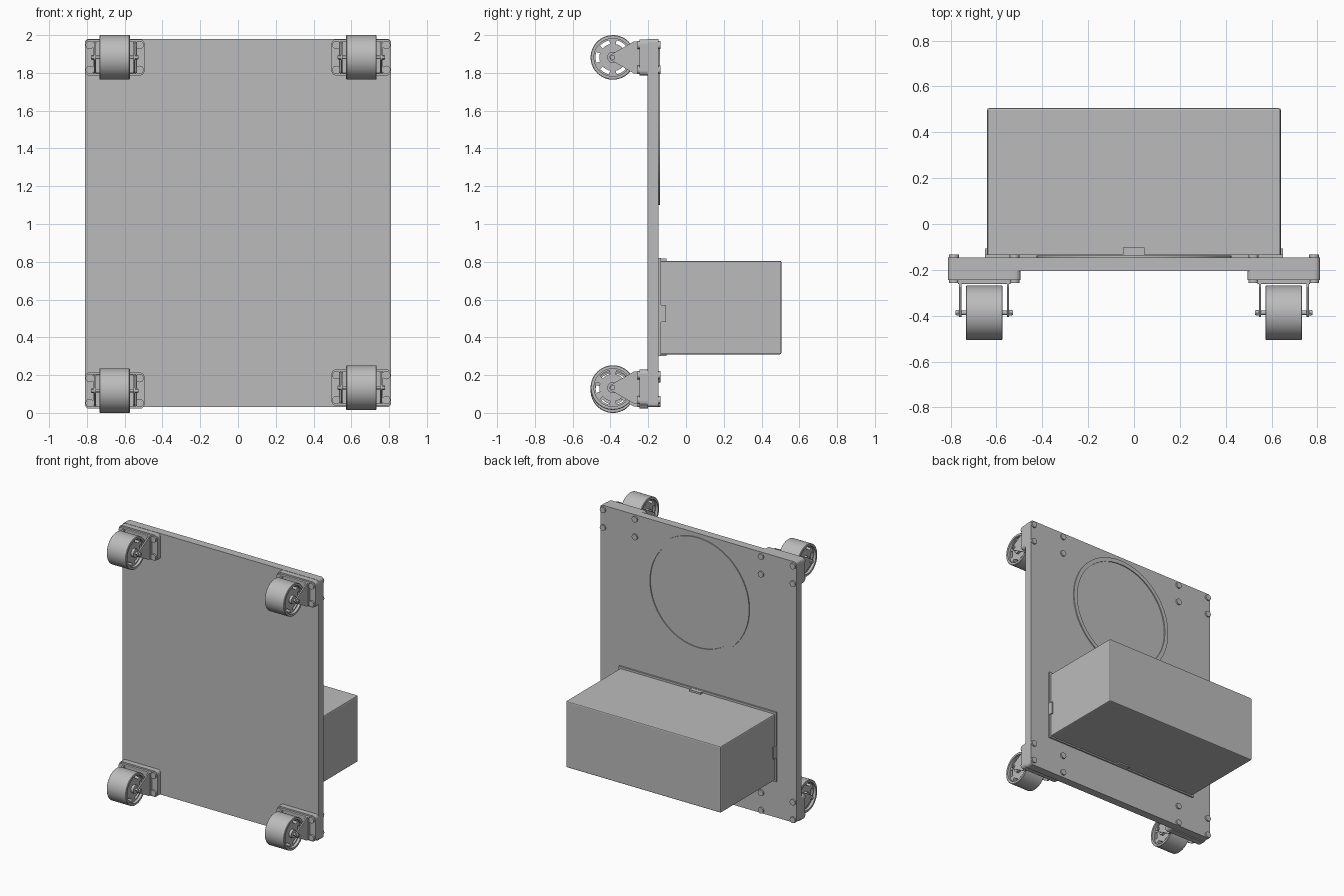
import bpy, bmesh, math
from mathutils import Matrix, Vector

cube = bpy.data.objects.get("Cube")
if cube:
    bpy.data.objects.remove(cube, do_unlink=True)

grey = bpy.data.materials.new("plain grey")
grey.use_nodes = True
COLOUR = (0.5, 0.5, 0.5, 1)
grey.diffuse_color = COLOUR
grey.node_tree.nodes["Principled BSDF"].inputs["Base Color"].default_value = COLOUR


def finish(name, bm, bevel=0, smooth=False):
    bmesh.ops.recalc_face_normals(bm, faces=bm.faces)
    mesh = bpy.data.meshes.new(name)
    bm.to_mesh(mesh)
    bm.free()
    mesh.materials.append(grey)
    ob = bpy.data.objects.new(name, mesh)
    bpy.context.scene.collection.objects.link(ob)
    if bevel:
        mod = ob.modifiers.new("rounded edges", "BEVEL")
        mod.width, mod.segments = bevel, 2
    if smooth:
        bpy.ops.object.select_all(action="DESELECT")
        ob.select_set(True)
        bpy.context.view_layer.objects.active = ob
        bpy.ops.object.shade_smooth_by_angle(angle=math.radians(35))
    return ob


def box(name, x, y, z, bevel=0):
    """Box from (min, max) pairs."""
    bm = bmesh.new()
    bmesh.ops.create_cube(bm, size=1)
    for v in bm.verts:
        v.co = Vector([(r[0] + r[1]) / 2 + c * (r[1] - r[0]) for r, c in zip((x, y, z), v.co)])
    return finish(name, bm, bevel)


def prism(bm, points, vec):
    """Extrude a polygon along vec."""
    face = bm.faces.new([bm.verts.new(p) for p in points])
    res = bmesh.ops.extrude_face_region(bm, geom=[face], use_keep_orig=True)
    verts = [g for g in res["geom"] if isinstance(g, bmesh.types.BMVert)]
    bmesh.ops.translate(bm, verts=verts, vec=vec)


def rounded_rect(cx, cz, hx, hz, r, y):
    pts = []
    for i, (sx, sz) in enumerate([(1, 1), (-1, 1), (-1, -1), (1, -1)]):
        for k in range(5):
            a = math.radians(90 * i + 22.5 * k)
            pts.append((cx + sx * (hx - r) + r * math.cos(a), y, cz + sz * (hz - r) + r * math.sin(a)))
    return pts


def rod(bm, start, end, radius, sides=20):
    start, end = Vector(start), Vector(end)
    d = end - start
    m = Matrix.Translation((start + end) / 2) @ d.to_track_quat("Z", "Y").to_matrix().to_4x4()
    bmesh.ops.create_cone(bm, cap_ends=True, segments=sides, radius1=radius, radius2=radius,
                          depth=d.length, matrix=m)


def lathe(bm, profile, axis, centre, steps):
    """Spin a closed (radius, offset) profile around the X or Y axis."""
    side = Vector((0, 0, 1))
    verts = [bm.verts.new(side * r + axis * o) for r, o in profile]
    n = len(verts)
    edges = [bm.edges.new((verts[i], verts[(i + 1) % n])) for i in range(n)]
    bmesh.ops.spin(bm, geom=verts + edges, cent=(0, 0, 0), axis=axis, angle=math.tau,
                   steps=steps, use_merge=True)
    bmesh.ops.remove_doubles(bm, verts=bm.verts, dist=0.0001)
    bmesh.ops.translate(bm, verts=bm.verts, vec=centre)


# Main board
bm = bmesh.new()
prism(bm, rounded_rect(0, 1.005, 0.81, 0.975, 0.02, -0.205), (0, 0.06, 0))
finish("board", bm)

# Raised ring on the back
bm = bmesh.new()
lathe(bm, [(0.395, -0.15), (0.395, -0.138), (0.425, -0.138), (0.425, -0.15)],
      Vector((0, 1, 0)), (0, 0, 1.525), 64)
finish("back_ring", bm, smooth=True)

# Storage box with flange and clips
box("storage_box", (-0.64, 0.64), (-0.146, 0.505), (0.31, 0.805), 0.008)
box("box_flange", (-0.65, 0.65), (-0.147, -0.133), (0.30, 0.82))
for name, z in (("top_clip", (0.80, 0.818)), ("bottom_clip", (0.30, 0.315))):
    box(name, (-0.048, 0.045), (-0.135, -0.103), z)
for s, name in ((-1, "right_clip"), (1, "left_clip")):
    box(name, sorted((s * 0.635, s * 0.65)), (-0.135, -0.107), (0.48, 0.57))

AXLE_Y, WHEEL_R = -0.387, 0.118


def wheel(name, cx, cz):
    centre = Vector((cx, AXLE_Y, cz))
    x_axis = Vector((1, 0, 0))
    bm = bmesh.new()
    w = 0.08
    lathe(bm, [(0.10, -w), (WHEEL_R - 0.003, -w), (WHEEL_R, 0.003 - w), (WHEEL_R, w - 0.003),
               (WHEEL_R - 0.003, w), (0.10, w)], x_axis, centre, 56)
    finish(name + "_tyre", bm, smooth=True)
    # Slotted web: a disc, an outer band, and spokes between the slots
    bm = bmesh.new()
    rod(bm, centre - x_axis * 0.06, centre + x_axis * 0.06, 0.072, 36)
    rod(bm, centre - x_axis * 0.08, centre + x_axis * 0.08, 0.03, 24)
    for i in range(6):
        mid = math.tau * (i + 0.5) / 6
        arc = [mid + math.radians(a) for a in (-12, 0, 12)]
        ring = [(0.07, a) for a in arc] + [(0.102, a) for a in reversed(arc)]
        prism(bm, [centre + Vector((-0.06, r * math.cos(a), r * math.sin(a))) for r, a in ring],
              (0.12, 0, 0))
    finish(name + "_hub", bm, smooth=True)
    bm = bmesh.new()
    lathe(bm, [(0.092, -0.06), (0.102, -0.06), (0.102, 0.06), (0.092, 0.06)], x_axis, centre, 48)
    finish(name + "_band", bm, smooth=True)


def caster(name, cx, cz):
    # Mounting plate and fork base
    bm = bmesh.new()
    prism(bm, rounded_rect(cx, cz, 0.158, 0.096, 0.025, -0.245), (0, 0.045, 0))
    finish(name + "_plate", bm)
    box(name + "_fork_base", (cx - 0.115, cx + 0.115), (-0.262, -0.24), (cz - 0.085, cz + 0.085), 0.004)
    # Tapered fork arms with a rounded tip
    bm = bmesh.new()
    for s in (-1, 1):
        x = cx + s * 0.104 - 0.005
        pts = [(x, -0.243, cz + 0.085), (x, -0.275, cz + 0.085)]
        for k in range(7):
            a = math.radians(125 + k * 110 / 6)
            pts.append((x, AXLE_Y + 0.018 * math.cos(a), cz + 0.018 * math.sin(a)))
        pts += [(x, -0.275, cz - 0.085), (x, -0.243, cz - 0.085)]
        prism(bm, pts, (0.01, 0, 0))
    finish(name + "_fork", bm)
    # Axle with end nuts
    bm = bmesh.new()
    rod(bm, (cx - 0.125, AXLE_Y, cz), (cx + 0.125, AXLE_Y, cz), 0.009)
    for s in (-1, 1):
        rod(bm, (cx + s * 0.108, AXLE_Y, cz), (cx + s * 0.122, AXLE_Y, cz), 0.014, 6)
    finish(name + "_axle", bm, smooth=True)
    # Bolts through the board
    bm = bmesh.new()
    for sx in (-1, 1):
        for sz in (-1, 1):
            x, z = cx + sx * 0.132, cz + sz * 0.066
            rod(bm, (x, -0.258, z), (x, -0.134, z), 0.022)
    finish(name + "_bolts", bm, smooth=True)
    wheel(name + "_wheel", cx, cz)


for name, x, z in (("upper_right", -0.653, 1.882), ("upper_left", 0.653, 1.882),
                   ("lower_right", -0.653, 0.118), ("lower_left", 0.653, 0.134)):
    caster(name, x, z)
